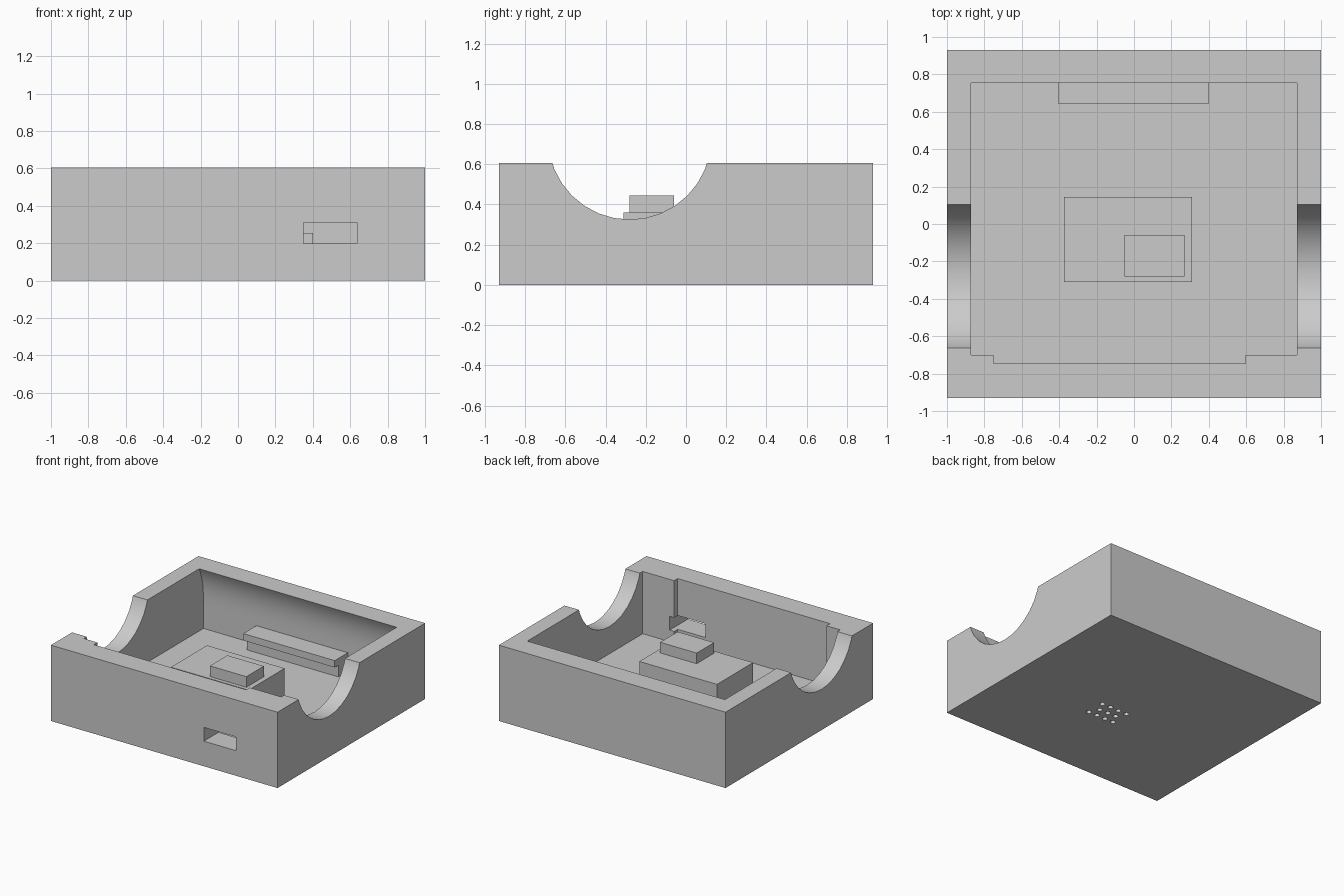
import bpy, math

cube = bpy.data.objects.get("Cube")
if cube:
    bpy.data.objects.remove(cube, do_unlink=True)

grey = bpy.data.materials.new("plain_grey")
grey.use_nodes = True
COLOUR = (0.6, 0.6, 0.6, 1)
grey.diffuse_color = COLOUR
grey.node_tree.nodes["Principled BSDF"].inputs["Base Color"].default_value = COLOUR

TOP, FLOOR = 0.605, 0.108


def prism(name, x0, x1, profile):
    """Extrude a (y, z) outline along x."""
    n = len(profile)
    verts = [(x, y, z) for x in (x0, x1) for y, z in profile]
    faces = [tuple(range(n))[::-1], tuple(range(n, 2 * n))]
    faces += [(i, (i + 1) % n, n + (i + 1) % n, n + i) for i in range(n)]
    mesh = bpy.data.meshes.new(name)
    mesh.from_pydata(verts, [], faces)
    mesh.materials.append(grey)
    obj = bpy.data.objects.new(name, mesh)
    bpy.context.collection.objects.link(obj)
    # make every normal point outward
    import bmesh
    bm = bmesh.new()
    bm.from_mesh(mesh)
    bmesh.ops.recalc_face_normals(bm, faces=bm.faces)
    bm.to_mesh(mesh)
    bm.free()
    return obj


def box(name, x0, x1, y0, y1, z0, z1):
    return prism(name, x0, x1, [(y0, z0), (y1, z0), (y1, z1), (y0, z1)])


def activate(obj):
    bpy.ops.object.select_all(action="DESELECT")
    obj.select_set(True)
    bpy.context.view_layer.objects.active = obj


def cut(target, cutter):
    cutter.hide_render = True
    activate(target)
    mod = target.modifiers.new("cut", "BOOLEAN")
    mod.operation, mod.solver, mod.object = "DIFFERENCE", "EXACT", cutter
    bpy.ops.object.modifier_apply(modifier=mod.name)
    bpy.data.objects.remove(cutter, do_unlink=True)


# Outer case
case = box("case", -1, 1, -0.93, 0.93, 0, TOP)

# Cavity, with the rear wall curling forward towards the rim
BEND, STEPS = 0.28, 12
wall = [(0.81 - 0.055 * (i / STEPS) ** 3, BEND + (TOP - BEND) * i / STEPS)
        for i in range(STEPS + 1)]
cut(case, prism("cavity", -0.872, 0.872,
                [(-0.70, FLOOR), (0.81, FLOOR)] + wall + [(0.755, 0.8), (-0.70, 0.8)]))
cut(case, box("front_recess", -0.75, 0.595, -0.745, -0.5, FLOOR, 0.8))

# Round saddles through both side walls
R, SIDES = 0.405, 32
ring = [(-0.28 + R * math.sin(2 * math.pi * i / SIDES),
         0.73 - R * math.cos(2 * math.pi * i / SIDES)) for i in range(SIDES)]
for side in (-1, 1):
    cut(case, prism("saddle", side * 0.8, side * 1.2, ring))

# Connector slot in the front wall
cut(case, box("slot", 0.35, 0.635, -1.1, -0.6, 0.2, 0.31))

# Staggered sound holes in the underside
for row, count in enumerate((4, 3, 4)):
    for i in range(count):
        bpy.ops.mesh.primitive_cylinder_add(
            vertices=16, radius=0.02, depth=0.4,
            location=(0.1 + 0.076 * (i - (count - 1) / 2), -0.18 + 0.076 * (row - 1), 0))
        hole = bpy.context.object
        hole.data.materials.append(grey)
        cut(case, hole)

activate(case)
bpy.ops.object.shade_smooth_by_angle(angle=math.radians(30))

# Raised platform with the small block on it
box("platform", -0.375, 0.31, -0.31, 0.145, FLOOR - 0.01, 0.36)
box("platform_block", -0.052, 0.27, -0.28, -0.06, 0.35, 0.445)

# Rear ledge with an overhanging lip
prism("rear_ledge", -0.405, 0.402,
      [(0.69, FLOOR - 0.01), (0.83, FLOOR - 0.01), (0.83, 0.255),
       (0.645, 0.255), (0.645, 0.2), (0.69, 0.2)])
